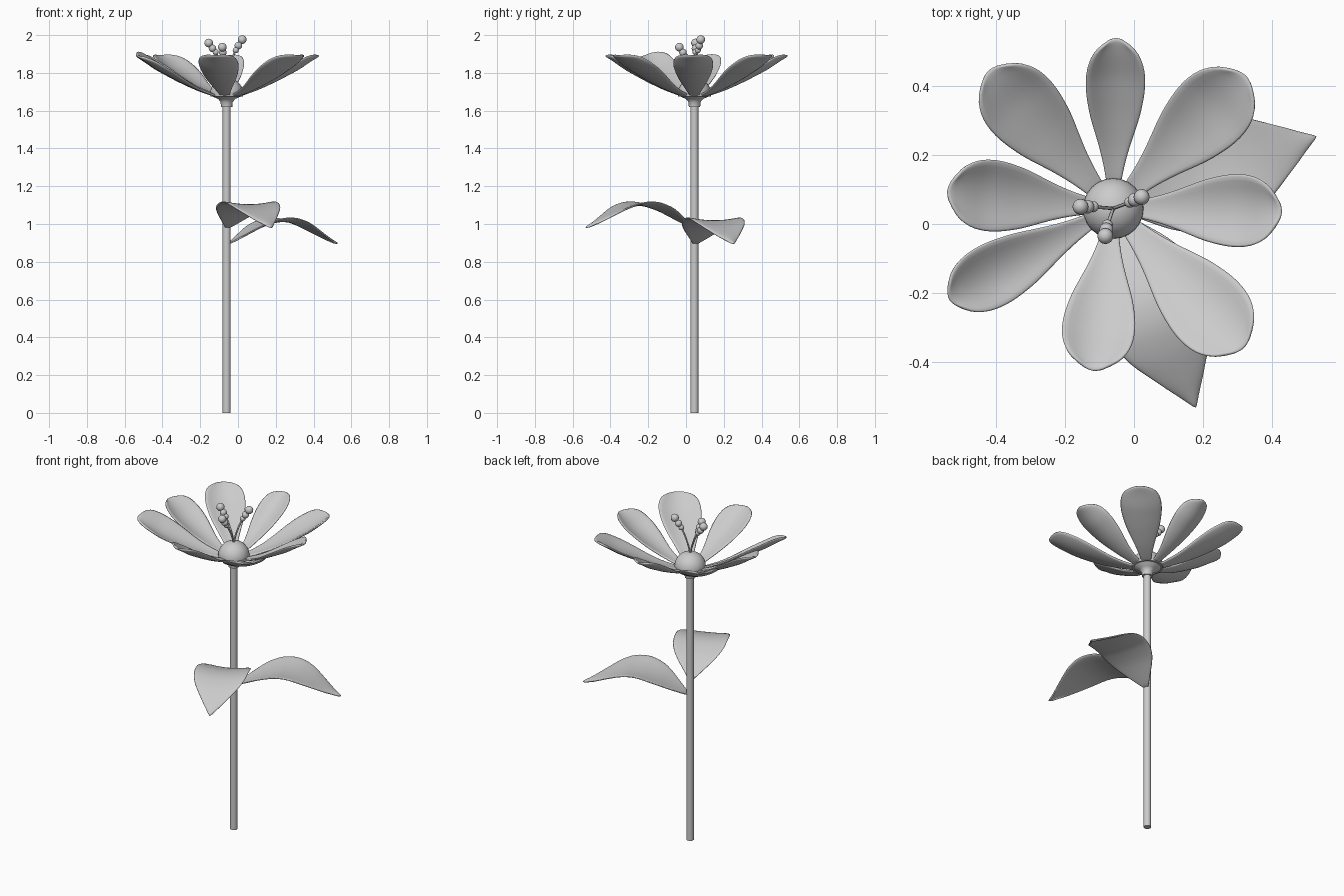
import bpy, bmesh
from math import sin, cos, radians
from mathutils import Vector

if "Cube" in bpy.data.objects:
    bpy.data.objects.remove(bpy.data.objects["Cube"])

CX, CY = -0.06, 0.045  # flower axis


def lerp(table, t):
    for (a, p), (b, q) in zip(table, table[1:]):
        if t <= b:
            return p + (q - p) * (t - a) / (b - a)
    return table[-1][1]


def smooth(ob, angle=60):
    bpy.ops.object.select_all(action='DESELECT')
    ob.select_set(True)
    bpy.context.view_layer.objects.active = ob
    bpy.ops.object.shade_smooth_by_angle(angle=radians(angle))


def blade(name, angle, start, length, half, width, rise, fold, roll=0.0,
          skew=0.0, thick=0.012, nu=12, nv=6):
    """Thin leaf surface: width and height follow profile tables along its length."""
    bm = bmesh.new()
    c, s = cos(radians(angle)), sin(radians(angle))
    rows = []
    for i in range(nu + 1):
        t = 1 - (1 - i / nu) ** 1.25
        row = []
        for j in range(nv + 1):
            k = 2 * j / nv - 1
            v = k * half * lerp(width, t)
            # round the end slightly by pulling the sides back
            u = start + (length - start) * t - 0.02 * k * k * t
            z = lerp(rise, t) + fold * (v / half) ** 2 + roll * v
            v += skew * t * t
            row.append(bm.verts.new((CX + u * c - v * s, CY + u * s + v * c, z)))
        rows.append(row)
    for a, b in zip(rows, rows[1:]):
        for j in range(nv):
            bm.faces.new((a[j], b[j], b[j + 1], a[j + 1]))
    bmesh.ops.recalc_face_normals(bm, faces=bm.faces)
    me = bpy.data.meshes.new(name)
    bm.to_mesh(me)
    ob = bpy.data.objects.new(name, me)
    bpy.context.collection.objects.link(ob)
    sol = ob.modifiers.new("thickness", 'SOLIDIFY')
    sol.thickness, sol.offset = thick, 0
    sub = ob.modifiers.new("smooth", 'SUBSURF')
    sub.levels = sub.render_levels = 1
    smooth(ob, 80)
    return ob


def lathe(name, profile, n=24):
    bm = bmesh.new()
    rings = [[bm.verts.new((CX + r * cos(radians(360 * i / n)),
                            CY + r * sin(radians(360 * i / n)), z)) for i in range(n)]
             for r, z in profile]
    for a, b in zip(rings, rings[1:]):
        for i in range(n):
            bm.faces.new((a[i], a[(i + 1) % n], b[(i + 1) % n], b[i]))
    bm.faces.new(rings[0][::-1])
    bm.faces.new(rings[-1])
    me = bpy.data.meshes.new(name)
    bm.to_mesh(me)
    ob = bpy.data.objects.new(name, me)
    bpy.context.collection.objects.link(ob)
    smooth(ob, 45)
    return ob


# Stem and the flared cup under the petals
lathe("stem", [(0.021, 0), (0.021, 1.64)], 16)
lathe("flower_cup", [(0.03, 1.62), (0.032, 1.645), (0.045, 1.662),
                     (0.075, 1.675), (0.086, 1.69), (0.08, 1.70)])

# Domed flower centre
bpy.ops.mesh.primitive_uv_sphere_add(segments=24, ring_count=16, radius=0.088,
                                     location=(CX, CY, 1.69))
dome = bpy.context.object
dome.name = "flower_centre"
dome.scale.z = 0.95
for v in dome.data.vertices:  # flatten the underside
    v.co.z = max(v.co.z, -0.015)
smooth(dome)

# Eight petals: angle, length, half width, roll
petal_width = [(0, .22), (.15, .33), (.3, .53), (.5, .84), (.65, .98), (.75, 1.0),
               (.85, .95), (.93, .78), (.98, .55), (1, .35)]
petal_rise = [(0, 1.678), (.25, 1.715), (.5, 1.765), (.75, 1.822), (.9, 1.867), (1, 1.893)]
petals = [(89, .495, .088, 0), (45, .545, .118, 0), (-1, .49, .108, 0),
          (-47, .555, .122, 0), (-97, .475, .108, 0), (209, .545, .095, -.3),
          (174, .485, .106, -.05), (132, .54, .115, 0)]
for i, (ang, length, half, roll) in enumerate(petals):
    blade(f"petal_{i + 1}", ang, .06, length, half, petal_width, petal_rise, .03, roll)

# Two arching stem leaves, mirrored shapes at different heights
leaf_width = [(0, .08), (.1, .38), (.2, .72), (.3, .95), (.45, 1.0), (.6, .98), (.7, .88),
              (.8, .62), (.9, .36), (1, .04)]
for name, ang, z0 in (("leaf_right", 19.5, .895), ("leaf_front", -67.5, .98)):
    rise = [(0, z0), (.1, z0 + .035), (.25, z0 + .085), (.42, z0 + .118), (.55, z0 + .122),
            (.7, z0 + .095), (.85, z0 + .05), (1, z0)]
    blade(name, ang, .01, .625, .155, leaf_width, rise, .018, 0, 0, .01, 14, 8)

# Three stamens: a bent filament carrying three beads
stamens = [((.022, .078, 1.976), (.002, .070, 1.944), (-.012, .063, 1.920)),
           ((-.155, .050, 1.958), (-.135, .050, 1.930), (-.118, .050, 1.910)),
           ((-.083, -.035, 1.936), (-.080, -.016, 1.908), (-.077, -.003, 1.888))]
for i, beads in enumerate(stamens):
    root, tip = Vector((CX, CY, 1.75)), Vector(beads[2])
    cu = bpy.data.curves.new(f"filament_{i + 1}", 'CURVE')
    cu.dimensions = '3D'
    cu.bevel_depth, cu.bevel_resolution = 0.005, 2
    cu.use_fill_caps = True
    sp = cu.splines.new('POLY')
    sp.points.add(6)
    for k, p in enumerate(sp.points):
        t = k / 6
        flat = root.lerp(tip, t ** 1.6)
        p.co = (flat.x, flat.y, root.z + (tip.z - root.z) * t, 1)
    bpy.context.collection.objects.link(bpy.data.objects.new(f"filament_{i + 1}", cu))
    for k, (loc, r) in enumerate(zip(beads, (.023, .020, .016))):
        bpy.ops.mesh.primitive_uv_sphere_add(segments=16, ring_count=10, radius=r, location=loc)
        bpy.context.object.name = f"anther_{i + 1}_bead_{k + 1}"
        smooth(bpy.context.object)
